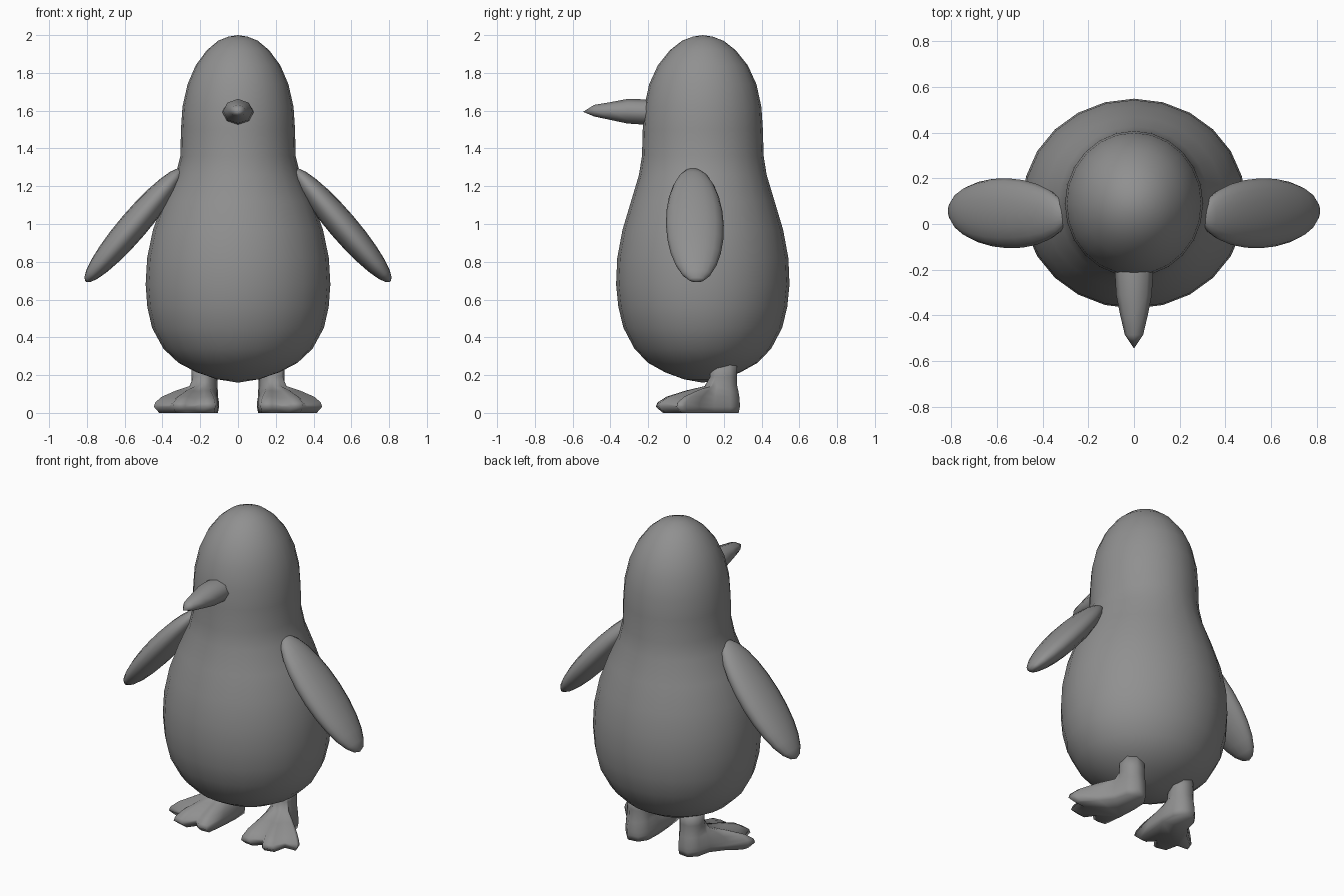
import bpy, bmesh
from math import sin, cos, pi, atan2
from mathutils import Vector, Matrix

if "Cube" in bpy.data.objects:
    bpy.data.objects.remove(bpy.data.objects["Cube"])

# One dark grey for the whole figure
grey = bpy.data.materials.new("dark_grey")
grey.diffuse_color = (0.28, 0.28, 0.28, 1)
grey.use_nodes = True
grey.node_tree.nodes["Principled BSDF"].inputs["Base Color"].default_value = grey.diffuse_color


def finish(name, bm, mirror=False):
    bmesh.ops.recalc_face_normals(bm, faces=bm.faces)
    for f in bm.faces:
        f.smooth = True
    mesh = bpy.data.meshes.new(name)
    bm.to_mesh(mesh)
    bm.free()
    mesh.materials.append(grey)
    obj = bpy.data.objects.new(name, mesh)
    bpy.context.collection.objects.link(obj)
    if mirror:
        obj.modifiers.new("Mirror", 'MIRROR')
    return obj


def loft(name, rings, start=None, end=None, mirror=False):
    """Skin a list of point rings; close ends with a tip point or a cap."""
    bm = bmesh.new()
    vs = [[bm.verts.new(p) for p in r] for r in rings]
    n = len(vs[0])
    for a, b in zip(vs, vs[1:]):
        for i in range(n):
            j = (i + 1) % n
            bm.faces.new((a[i], a[j], b[j], b[i]))
    for ring, tip in ((vs[0], start), (vs[-1], end)):
        if tip:
            t = bm.verts.new(tip)
            for i in range(n):
                bm.faces.new((ring[i], ring[(i + 1) % n], t))
        else:
            bm.faces.new(ring)
    return finish(name, bm, mirror)


# Body and head: elliptical rings (z, x radius, y radius)
profile = [(0.178, .11, .10), (0.215, .22, .20), (0.265, .315, .29), (0.34, .395, .362),
           (0.45, .455, .42), (0.56, .48, .447), (0.68, .489, .459), (0.82, .481, .453),
           (0.97, .45, .425), (1.12, .395, .38), (1.26, .33, .338), (1.36, .305, .322),
           (1.5, .302, .318), (1.62, .294, .31), (1.74, .267, .284), (1.84, .224, .238),
           (1.92, .165, .174), (1.97, .105, .11), (1.992, .05, .052)]
N = 24
CY = 0.089
body = loft("body",
            [[(rx * cos(2 * pi * i / N), CY + ry * sin(2 * pi * i / N), z) for i in range(N)]
             for z, rx, ry in profile],
            start=(0, CY, 0.16), end=(0, CY, 2.0))

# Beak: eight-sided taper (y, centre z, x radius, z radius)
beak_rings = [(-0.12, 1.592, .083, .065), (-0.22, 1.593, .083, .067), (-0.31, 1.597, .078, .065),
              (-0.40, 1.598, .06, .047), (-0.485, 1.60, .04, .031)]
beak = loft("beak",
            [[(rx * cos(pi * i / 4), y, zc + rz * sin(pi * i / 4)) for i in range(8)]
             for y, zc, rx, rz in beak_rings],
            end=(0, -0.545, 1.594))

# Wings: flattened ellipsoids angled down and outwards
bm = bmesh.new()
axis = Vector((0.65, 0.025, -0.76)).normalized()
side = Vector((0, 1, 0))
normal = side.cross(axis).normalized()
centre = Vector((0.552, 0.047, 0.993))
basis = Matrix((normal * 0.076, side * 0.153, axis * 0.393)).transposed().to_4x4()
bmesh.ops.create_uvsphere(bm, u_segments=16, v_segments=12, radius=1,
                          matrix=Matrix.Translation(centre) @ basis)
wings = finish("wings", bm, mirror=True)

# Feet: three-toed webbed outline lofted up into a short round leg
outline = [(.105, .22), (.14, .275), (.21, .285), (.255, .235), (.275, .15), (.34, .07),
           (.43, -.005), (.445, -.05), (.365, -.055), (.345, -.145), (.28, -.16),
           (.23, -.09), (.18, -.145), (.12, -.14), (.105, 0), (.1, .12)]
notches = (8, 11)
ankle = Vector((0.18, 0.2))


def foot_ring(t, z, dip=0.0):
    pts = []
    for i, p in enumerate(outline):
        d = Vector(p) - ankle
        a = atan2(d.y, d.x)
        q = Vector(p).lerp(ankle + 0.074 * Vector((cos(a), sin(a))), t)
        if z == 0:
            q = q.lerp(ankle, 0.06)
        pts.append((q.x, q.y, z - (dip if i in notches else 0)))
    return pts


feet = loft("feet",
            [foot_ring(0.06, 0), foot_ring(0, .032), foot_ring(.03, .055, .01),
             foot_ring(.2, .086, .01), foot_ring(.55, .118, .004), foot_ring(.9, .142),
             foot_ring(1, .19), foot_ring(1, .26)],
            mirror=True)
